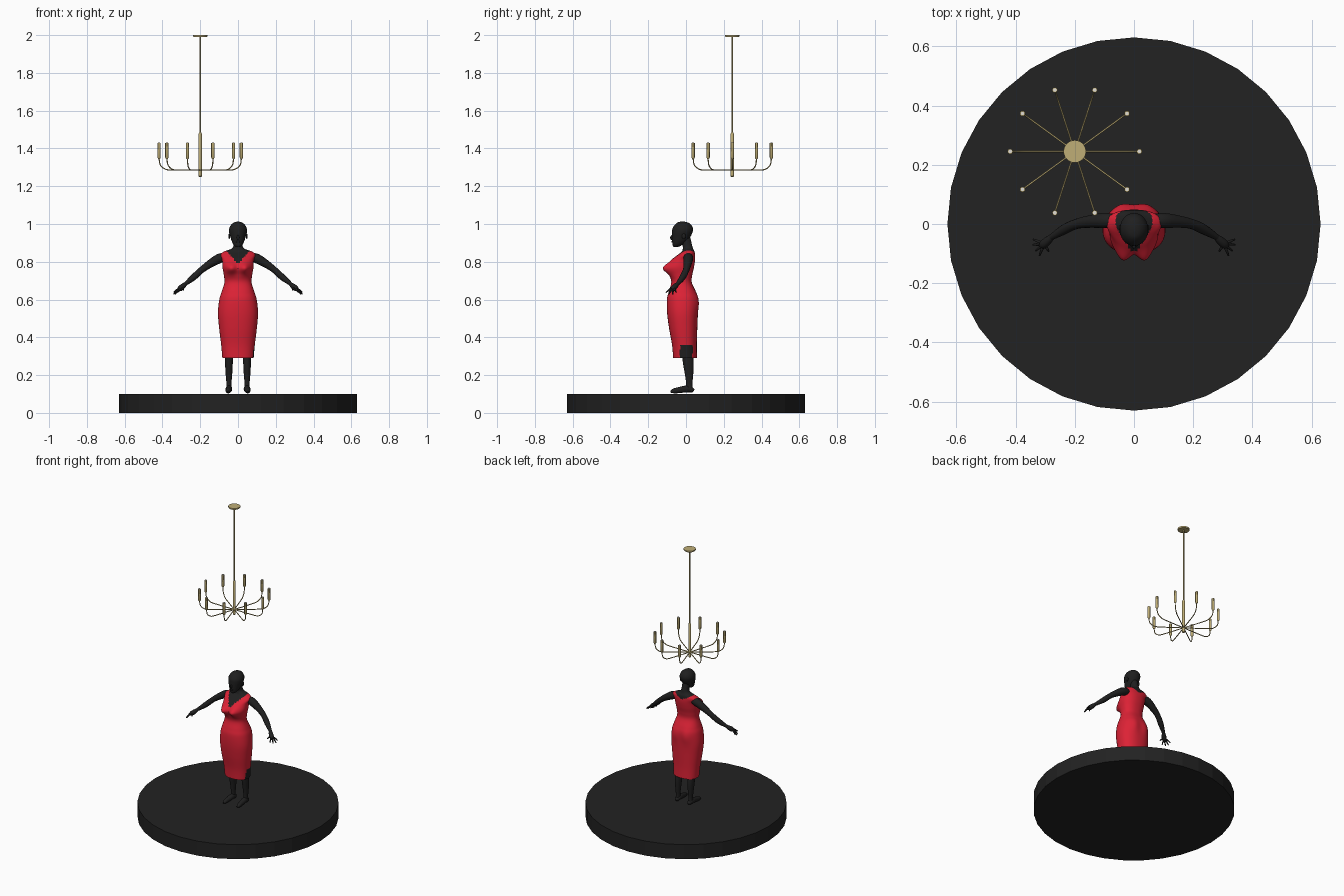
import bpy, bmesh, math
from mathutils import Vector

if "Cube" in bpy.data.objects:
    bpy.data.objects.remove(bpy.data.objects["Cube"])


def material(name, rgb):
    m = bpy.data.materials.new(name)
    m.diffuse_color = (*rgb, 1)
    m.use_nodes = True
    m.node_tree.nodes["Principled BSDF"].inputs["Base Color"].default_value = m.diffuse_color
    return m


BLACK = material("stage black", (0.016, 0.016, 0.016))
SKIN = material("figure black", (0.014, 0.014, 0.014))
RED = material("dress red", (0.72, 0.016, 0.036))
GOLD = material("brushed gold", (0.52, 0.42, 0.18))
PALE = material("pale bulb", (0.75, 0.73, 0.68))


def smooth_rows(rows, steps):
    """Catmull-Rom interpolation of rows of numbers."""
    out = []
    for i in range(len(rows) - 1):
        a, b, c, d = (rows[max(0, min(len(rows) - 1, i + k))] for k in (-1, 0, 1, 2))
        for s in range(steps):
            t = s / steps
            out.append([0.5 * (2 * q + (r - p) * t + (2 * p - 5 * q + 4 * r - u) * t * t
                               + (3 * q - p - 3 * r + u) * t ** 3)
                        for p, q, r, u in zip(a, b, c, d)])
    return out + [list(rows[-1])]


def finish(name, bm, mats, angle=60):
    bmesh.ops.recalc_face_normals(bm, faces=bm.faces)
    me = bpy.data.meshes.new(name)
    bm.to_mesh(me)
    bm.free()
    for m in mats:
        me.materials.append(m)
    me.shade_smooth()
    me.set_sharp_from_angle(angle=math.radians(angle))
    ob = bpy.data.objects.new(name, me)
    bpy.context.collection.objects.link(ob)
    return ob


def skin_rings(name, rings, mats, rule=None, caps=True, angle=60):
    """Bridge a list of equal rings into a surface."""
    bm = bmesh.new()
    vs = [[bm.verts.new(p) for p in r] for r in rings]
    n = len(vs[0])
    for a, b in zip(vs, vs[1:]):
        for i in range(n):
            f = bm.faces.new((a[i], a[(i + 1) % n], b[(i + 1) % n], b[i]))
            if rule:
                f.material_index = rule(f.calc_center_median())
    if caps:
        bm.faces.new(vs[0])
        bm.faces.new(vs[-1])
    return finish(name, bm, mats, angle)


def body(name, rows, mats, n=24, steps=4, power=2.0, cx=0, shape=None, **kw):
    """Stack of rounded sections: height, half width, front y, back y."""
    rings = []
    for z, w, yf, yb in smooth_rows(rows, steps):
        ring = []
        for i in range(n):
            a = 2 * math.pi * i / n
            c, s = math.cos(a), math.sin(a)
            p = Vector((cx + w * math.copysign(abs(c) ** (2 / power), c),
                        (yf + yb) / 2 + (yb - yf) / 2 * math.copysign(abs(s) ** (2 / power), s), z))
            ring.append(shape(p, s) if shape else p)
        rings.append(ring)
    return skin_rings(name, rings, mats, **kw)


def tube(name, rows, mat, n=12, steps=3):
    """Round tube along points x, y, z, radius."""
    rows = smooth_rows(rows, steps)
    pts = [Vector(r[:3]) for r in rows]
    rings = []
    for i, p in enumerate(pts):
        d = (pts[min(i + 1, len(pts) - 1)] - pts[max(i - 1, 0)]).normalized()
        u = d.cross(Vector((0.13, 0.95, 0.28))).normalized()
        v = d.cross(u)
        rings.append([p + (u * math.cos(2 * math.pi * k / n) + v * math.sin(2 * math.pi * k / n)) * rows[i][3]
                      for k in range(n)])
    return skin_rings(name, rings, [mat])


def lathe(name, profile, x, y, mat, n=24, angle=30):
    """Turned part: list of radius, height."""
    rings = [[Vector((x + r * math.cos(2 * math.pi * k / n), y + r * math.sin(2 * math.pi * k / n), z))
              for k in range(n)] for r, z in profile]
    return skin_rings(name, rings, [mat], angle=angle)


def ellipsoid(name, loc, size, mat):
    bm = bmesh.new()
    bmesh.ops.create_uvsphere(bm, u_segments=14, v_segments=10, radius=1)
    for v in bm.verts:
        v.co = Vector(v.co[i] * size[i] + loc[i] for i in range(3))
    return finish(name, bm, [mat])


# Round stage with 32 flat sides
lathe("stage", [(0.63, 0), (0.63, 0.1)], 0, 0, BLACK, n=32, angle=5)

# Chandelier: canopy, rod, hub and ten bent arms with candles
CX, CY = -0.2, 0.245
lathe("canopy", [(0.036, 1.99), (0.038, 1.993), (0.038, 2.0)], CX, CY, GOLD)
lathe("hanging_rod", [(0.005, 1.47), (0.005, 1.992)], CX, CY, GOLD, n=12)
lathe("hub_column", [(0.006, 1.25), (0.009, 1.254), (0.009, 1.478), (0.006, 1.484)], CX, CY, GOLD, n=16)
for i in range(10):
    a = math.radians(36 * i)
    c, s = math.cos(a), math.sin(a)
    path = [(0.0, 1.285), (0.08, 1.285), (0.165, 1.286), (0.188, 1.292), (0.206, 1.305),
            (0.215, 1.323), (0.218, 1.355)]
    tube("chandelier_arm", [(CX + r * c, CY + r * s, z, 0.003) for r, z in path], GOLD, n=8, steps=2)
    ex, ey = CX + 0.218 * c, CY + 0.218 * s
    lathe("candle_sleeve", [(0.005, 1.345), (0.009, 1.352), (0.009, 1.428)], ex, ey, GOLD, n=12)
    lathe("candle_tip", [(0.006, 1.427), (0.006, 1.431)], ex, ey, PALE, n=10)


# Torso and dress: red below the neckline, black above and at the side slit
def curves(p, s):
    if s < 0:
        p.y -= 0.03 * math.exp(-((abs(p.x) - 0.038) / 0.028) ** 2 - ((p.z - 0.765) / 0.03) ** 2) * min(1, -3 * s)
    else:
        p.y += 0.007 * math.exp(-((abs(p.x) - 0.045) / 0.03) ** 2 - ((p.z - 0.58) / 0.05) ** 2) * min(1, 3 * s)
    return p


def dress_rule(c):
    neckline = 0.79 + 1.1 * abs(c.x) if c.y < 0.01 else 0.828 + 0.5 * abs(c.x)
    slit = c.x > 0.07 and -0.032 < c.y < 0.036 and c.z < 0.365
    return 1 if c.z > neckline or slit else 0


body("dress_and_torso", [
    (0.29, 0.083, -0.068, 0.058), (0.36, 0.089, -0.074, 0.057), (0.45, 0.100, -0.090, 0.060),
    (0.53, 0.106, -0.100, 0.063), (0.60, 0.099, -0.101, 0.064), (0.64, 0.087, -0.092, 0.053),
    (0.69, 0.072, -0.078, 0.031), (0.73, 0.075, -0.087, 0.033), (0.77, 0.082, -0.098, 0.042),
    (0.81, 0.084, -0.076, 0.048), (0.838, 0.092, -0.042, 0.048), (0.855, 0.072, -0.022, 0.045),
    (0.868, 0.036, -0.017, 0.038), (0.885, 0.024, -0.018, 0.033), (0.93, 0.022, -0.035, 0.022)],
    [RED, SKIN], n=64, steps=7, power=2.3, shape=curves, rule=dress_rule, caps=False)

# Head with nose and ears
body("head", [
    (0.879, 0.012, -0.066, -0.040), (0.889, 0.023, -0.071, -0.020), (0.906, 0.032, -0.073, 0.002),
    (0.930, 0.040, -0.074, 0.022), (0.955, 0.047, -0.074, 0.034), (0.975, 0.047, -0.072, 0.037),
    (0.995, 0.037, -0.060, 0.028), (1.008, 0.021, -0.045, 0.010), (1.013, 0.004, -0.025, -0.012)], [SKIN])
ellipsoid("nose", (0, -0.074, 0.928), (0.007, 0.010, 0.013), SKIN)
ellipsoid("lips", (0, -0.072, 0.906), (0.012, 0.005, 0.005), SKIN)

for side in (-1, 1):
    def limb(name, rows, **kw):
        tube(name, [(side * r[0], *r[1:]) for r in rows], SKIN, **kw)

    ellipsoid("ear", (side * 0.046, -0.012, 0.935), (0.005, 0.010, 0.015), SKIN)

    # Arm, palm, fingers and thumb
    limb("arm", [(0.065, 0.012, 0.826, 0.022), (0.10, 0.012, 0.817, 0.026), (0.15, 0.008, 0.788, 0.021),
                 (0.195, 0.0, 0.755, 0.017), (0.235, -0.018, 0.718, 0.017), (0.28, -0.045, 0.682, 0.010)])
    limb("palm", [(0.276, -0.042, 0.685, 0.009), (0.29, -0.055, 0.672, 0.014),
                  (0.305, -0.068, 0.659, 0.015), (0.314, -0.075, 0.651, 0.009)])
    for tip in ((0.340, -0.052, 0.638), (0.341, -0.070, 0.628), (0.332, -0.090, 0.629),
                (0.319, -0.106, 0.638), (0.288, -0.092, 0.651)):
        base = Vector((0.303, -0.067, 0.660))
        mid = base.lerp(Vector(tip), 0.55) + Vector((0, 0, 0.004))
        limb("finger", [(*base, 0.006), (*mid, 0.005), (*tip, 0.003)], n=8)

    # Leg and foot
    body("leg", [
        (0.115, 0.015, -0.002, 0.038), (0.15, 0.013, 0.001, 0.034), (0.20, 0.017, -0.005, 0.038),
        (0.25, 0.020, -0.014, 0.041), (0.30, 0.021, -0.021, 0.038), (0.36, 0.027, -0.032, 0.036),
        (0.48, 0.040, -0.055, 0.045)], [SKIN], n=16, cx=side * 0.048)
    limb("foot", [(0.047, 0.041, 0.117, 0.007), (0.047, 0.032, 0.121, 0.014), (0.048, 0.004, 0.127, 0.018),
                  (0.050, -0.035, 0.121, 0.016), (0.052, -0.065, 0.116, 0.013), (0.052, -0.082, 0.112, 0.005)])
